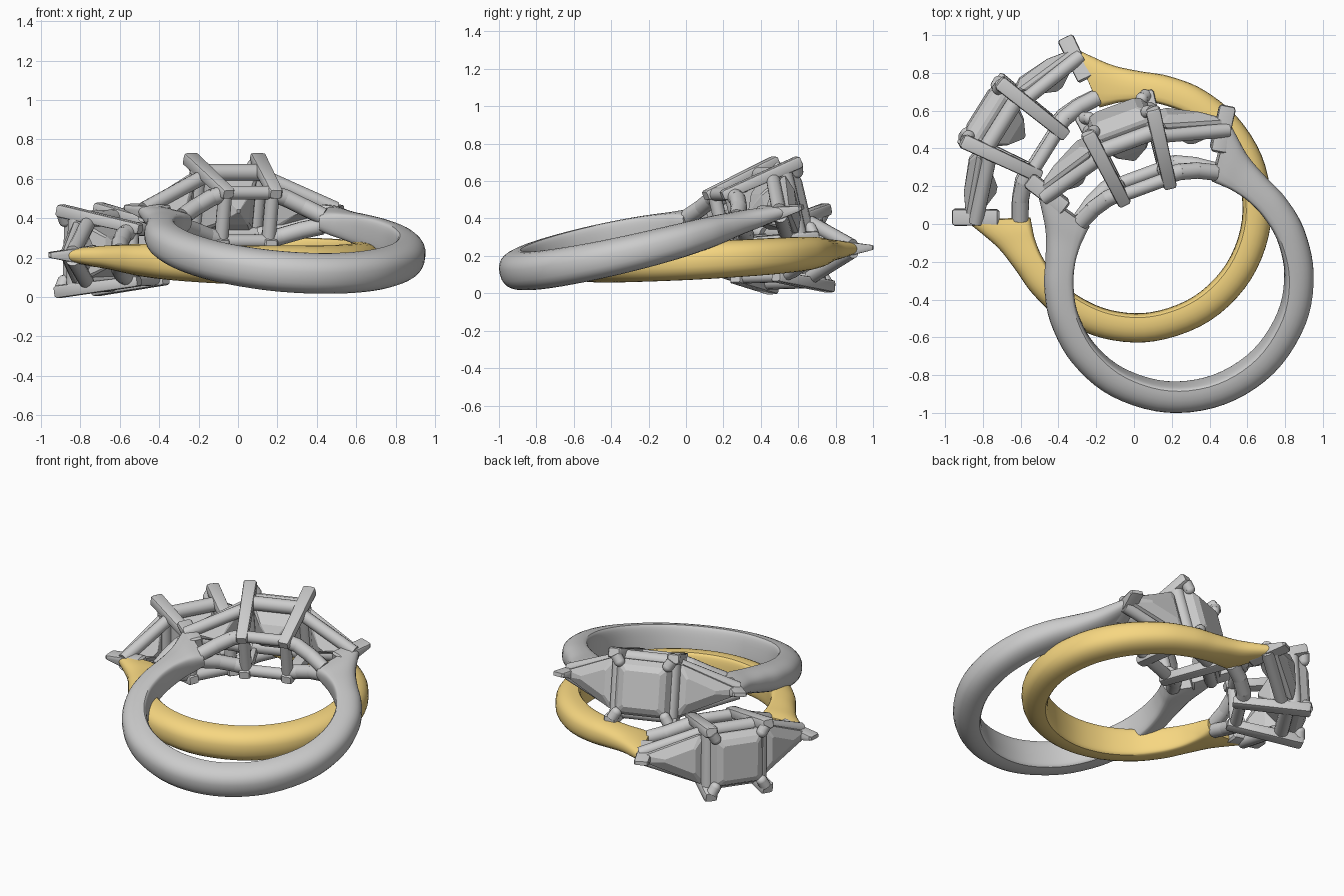
import bpy, bmesh, math
from mathutils import Vector, Matrix

if "Cube" in bpy.data.objects:
    bpy.data.objects.remove(bpy.data.objects["Cube"])

# Local ring frame: x across the head, y along the finger, z from finger centre to the stone


def finish(bm, name, M, mat=None, smooth=True):
    bmesh.ops.recalc_face_normals(bm, faces=bm.faces)
    me = bpy.data.meshes.new(name)
    bm.to_mesh(me)
    bm.free()
    ob = bpy.data.objects.new(name, me)
    bpy.context.collection.objects.link(ob)
    ob.matrix_world = M
    if mat:
        me.materials.append(mat)
    if smooth:
        bpy.ops.object.select_all(action='DESELECT')
        ob.select_set(True)
        bpy.context.view_layer.objects.active = ob
        bpy.ops.object.shade_smooth_by_angle(angle=math.radians(35))
    return ob


def loft(bm, rings):
    vr = [[bm.verts.new(p) for p in r] for r in rings]
    n = len(vr[0])
    for a, b in zip(vr, vr[1:]):
        for i in range(n):
            bm.faces.new((a[i], a[(i + 1) % n], b[(i + 1) % n], b[i]))
    bm.faces.new(vr[0])
    bm.faces.new(vr[-1])


def rod(bm, p, q, r, n=14):
    p, q = Vector(p), Vector(q)
    rot = (q - p).to_track_quat('Z', 'Y')
    ring = [rot @ Vector((r * math.cos(2 * math.pi * i / n), r * math.sin(2 * math.pi * i / n), 0)) for i in range(n)]
    loft(bm, [[p + v for v in ring], [q + v for v in ring]])


def ball(bm, p, r):
    bmesh.ops.create_uvsphere(bm, u_segments=14, v_segments=8, radius=r, matrix=Matrix.Translation(p))


def bar(bm, p, q, w0, w1, d0, d1):
    # tapered bar with chamfered corners; d is the depth along the finger
    p, q = Vector(p), Vector(q)
    d = (q - p).normalized()
    s = d.cross(Vector((0, 1, 0))).normalized()
    t = s.cross(d)
    shape = [(1, .6), (.9, .9), (.6, 1), (-.6, 1), (-.9, .9), (-1, .6),
             (-1, -.6), (-.9, -.9), (-.6, -1), (.6, -1), (.9, -.9), (1, -.6)]

    def ring(c, w, dep, k):
        return [c + s * a * w / 2 * k + t * b * dep / 2 * k for a, b in shape]
    e = d * .012
    loft(bm, [ring(p, w0, d0, .8), ring(p + e, w0, d0, 1), ring(q - e, w1, d1, 1), ring(q, w1, d1, .8)])


def polar(r, a):
    return r * math.cos(math.radians(a)), r * math.sin(math.radians(a))


def make_shank(name, M, mat):
    # keys: inner x,z  outer x,z  half width, from the bottom up to the right shoulder
    half = [(*polar(.562, a), *polar(.716, a), w) for a, w in
            ((-90, .102), (-65, .102), (-40, .10), (-18, .097), (2, .092), (18, .085))]
    half += [(.487, .285, .62, .37, .077), (.43, .365, .573, .50, .067),
             (.385, .41, .553, .62, .06), (.345, .447, .54, .735, .048)]
    left = [(-a, b, -c, d, w) for a, b, c, d, w in half[:0:-1]]
    keys = [Vector(k) for k in left + half]
    keys = [2 * keys[0] - keys[1]] + keys + [2 * keys[-1] - keys[-2]]
    stations = []
    for i in range(1, len(keys) - 2):
        a, b, c, d = keys[i - 1:i + 3]
        for j in range(5):
            t = j / 5
            stations.append(.5 * (2 * b + (c - a) * t + (2 * a - 5 * b + 4 * c - d) * t * t
                                  + (3 * b - a - 3 * c + d) * t ** 3))
    stations.append(keys[-2])
    rings = []
    for x0, z0, x1, z1, w in stations:
        ring = []
        for k in range(28):
            a = 2 * math.pi * k / 28
            c, s = math.cos(a), math.sin(a)
            y = w * math.copysign(abs(c) ** .8, c)
            f = .25 + .75 * abs(s) ** .9 if s >= 0 else .25 - .25 * abs(s) ** .4
            ring.append((x0 + (x1 - x0) * f, y, z0 + (z1 - z0) * f))
        rings.append(ring)
    bm = bmesh.new()
    loft(bm, rings)
    finish(bm, name + "_shank", M, mat)


def make_stone(bm, outline, levels, top):
    c = sum((Vector(p) for p in outline), Vector((0, 0))) / len(outline)
    rings = []
    for k, h in levels:
        pts = [c + (Vector(p) - c) * k for p in outline]
        rings.append([(p.x, p.y, top(p.x) + h) for p in pts])
    loft(bm, rings)


def make_ring(name, M, mat=None):
    make_shank(name, M, mat)
    signs = [(sx, sy) for sx in (-1, 1) for sy in (-1, 1)]

    # four splayed corner prongs with rounded claws
    bm = bmesh.new()
    for sx, sy in signs:
        bar(bm, (sx * .128, sy * .132, .525), (sx * .183, sy * .208, .982), .07, .08, .055, .065)
        rod(bm, (sx * .175, sy * .195, .962), (sx * .15, sy * .155, .962), .034)
        ball(bm, (sx * .15, sy * .155, .962), .034)
    finish(bm, name + "_prongs", M)

    # square gallery rails of the centre basket
    bm = bmesh.new()
    for x, z, zs, r in ((.128, .575, .575, .036), (.165, .85, .885, .044)):
        for s in (-1, 1):
            rod(bm, (-x, s * x, z), (x, s * x, z), r)
            rod(bm, (s * x, -x, zs), (s * x, x, zs), r)
    finish(bm, name + "_centre_rails", M)

    # V-shaped rails of the side baskets, and the curved bridge under them
    bm = bmesh.new()
    for sx, sy in signs:
        rod(bm, (sx * .165, sy * .15, .815), (sx * .52, sy * .015, .68), .038)
        path = [(.11, .125, .59), (.20, .10, .58), (.29, .062, .545), (.38, .025, .49)]
        path = [(sx * x, sy * y, z) for x, y, z in path]
        for a, b in zip(path, path[1:]):
            rod(bm, a, b, .044)
        for p in path[1:-1]:
            ball(bm, p, .044)
    finish(bm, name + "_side_rails", M)

    # end prongs at the shoulder tips
    bm = bmesh.new()
    for sx in (-1, 1):
        bar(bm, (sx * .43, 0, .59), (sx * .562, 0, .80), .085, .09, .11, .03)
    finish(bm, name + "_end_prongs", M)

    # square centre stone
    bm = bmesh.new()
    a, b = .168, .15
    square = [(-a, -b), (-b, -a), (0, -a), (b, -a), (a, -b), (a, 0),
              (a, b), (b, a), (0, a), (-b, a), (-a, b), (-a, 0)]
    make_stone(bm, square, [(.66, .992), (.86, .972), (1, .932), (1, .912), (.78, .83), (.5, .76), (.05, .70)],
               lambda x: 0)
    finish(bm, name + "_centre_stone", M, smooth=False)

    # tapered triangular side stones
    bm = bmesh.new()
    for sx in (-1, 1):
        tri = [(sx * .19, -.145), (sx * .215, -.155), (sx * .52, -.02),
               (sx * .52, .02), (sx * .215, .155), (sx * .19, .145)]
        make_stone(bm, tri, [(.5, .035), (1, 0), (1, -.02), (.65, -.09), (.1, -.15)],
                   lambda x: .875 - (abs(x) - .2) * .42)
    finish(bm, name + "_side_stones", M, smooth=False)


def frame(centre, up, across):
    # head direction plus cross direction give the ring placement
    u = Vector(up).normalized()
    x = Vector(across)
    x = (x - u * x.dot(u)).normalized()
    M = Matrix((x, u.cross(x), u)).transposed().to_4x4()
    M.translation = centre
    return M


gold = bpy.data.materials.new("gold")
gold.diffuse_color = (.93, .68, .22, 1)
gold.use_nodes = True
gold.node_tree.nodes["Principled BSDF"].inputs["Base Color"].default_value = gold.diffuse_color

make_ring("grey_ring", frame((.238, -.299, .266), (-.336, .91, .242), (.938, .346, 0)))
make_ring("gold_ring", frame((.014, .088, .192), (-.848, .53, .047), (.53, .848, .0275)), gold)
